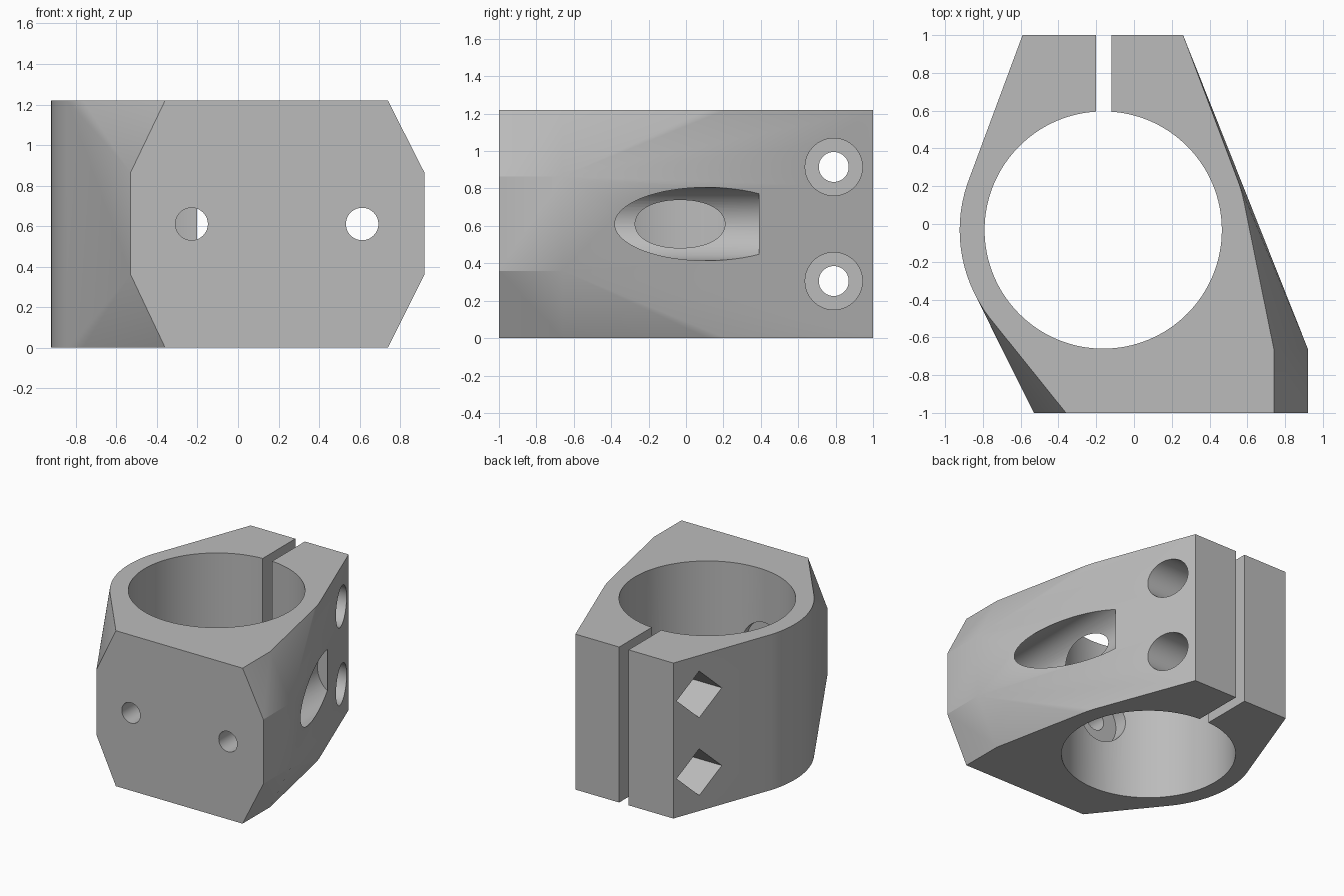
import bpy, bmesh, math
from mathutils import Matrix, Vector

if "Cube" in bpy.data.objects:
    bpy.data.objects.remove(bpy.data.objects["Cube"], do_unlink=True)

HEIGHT = 1.22
MID = HEIGHT / 2
BORE = Vector((-0.163, -0.032))      # axis of the clamped tube
BORE_R, OUTER_R = 0.628, 0.76
BOLT_Y, BOLT_Z = 0.79, 0.305         # clamp bolts, mirrored about mid height
SCREW_CENTRE, SCREW_OFFSET = 0.192, 0.421

grey = bpy.data.materials.new("matte grey")
grey.use_nodes = True
colour = (0.5, 0.5, 0.5, 1)
grey.diffuse_color = colour
grey.node_tree.nodes["Principled BSDF"].inputs["Base Color"].default_value = colour


def add_object(name, bm):
    bmesh.ops.recalc_face_normals(bm, faces=bm.faces)
    mesh = bpy.data.meshes.new(name)
    bm.to_mesh(mesh)
    bm.free()
    mesh.materials.append(grey)
    obj = bpy.data.objects.new(name, mesh)
    bpy.context.collection.objects.link(obj)
    return obj


def rod(name, start, end, radius, sides=64):
    """Prism or cylinder running between two points."""
    start, end = Vector(start), Vector(end)
    axis = end - start
    turn = axis.to_track_quat('Z', 'Y').to_matrix().to_4x4()
    bm = bmesh.new()
    bmesh.ops.create_cone(bm, cap_ends=True, segments=sides, radius1=radius,
                          radius2=radius, depth=axis.length,
                          matrix=Matrix.Translation((start + end) / 2) @ turn)
    return add_object(name, bm)


# Body: hull around the tube ring, the clamp jaws and the chamfered front pad
bm = bmesh.new()
for z in (0, HEIGHT):
    for i in range(96):
        a = math.tau * i / 96
        bm.verts.new((BORE.x + OUTER_R * math.cos(a), BORE.y + OUTER_R * math.sin(a), z))
    for x in (-0.59, 0.26):
        bm.verts.new((x, 1, z))
pad = [(-0.36, 0), (0.74, 0), (0.92, 0.36), (0.92, 0.865),
       (0.74, HEIGHT), (-0.36, HEIGHT), (-0.53, 0.865), (-0.53, 0.36)]
for y in (-1, -0.66):
    for x, z in pad:
        bm.verts.new((x, y, z))
bmesh.ops.convex_hull(bm, input=bm.verts)
bmesh.ops.delete(bm, geom=[v for v in bm.verts if not v.link_faces], context='VERTS')
bmesh.ops.dissolve_limit(bm, angle_limit=0.002, verts=bm.verts, edges=bm.edges)
body = add_object("clamp_body", bm)

# Tube bore and the slot between the jaws
cutters = [rod("bore_cutter", (*BORE, -0.2), (*BORE, HEIGHT + 0.2), BORE_R, 128)]
bm = bmesh.new()
bmesh.ops.create_cube(bm, size=1, matrix=Matrix.Translation((-0.161, 0.8, MID))
                      @ Matrix.Diagonal((0.082, 0.8, 2, 1)))
cutters.append(add_object("slot_cutter", bm))

# Clamp bolts: through hole, round head recess, square nut recess
for z in (BOLT_Z, HEIGHT - BOLT_Z):
    cutters += [
        rod("bolt_hole_cutter", (-1.2, BOLT_Y, z), (1.2, BOLT_Y, z), 0.08),
        rod("bolt_head_cutter", (0, BOLT_Y, z), (1.2, BOLT_Y, z), 0.153),
        rod("nut_cutter", (-1.2, BOLT_Y, z), (-0.36, BOLT_Y, z), 0.183, 4)]

# Front screws: through hole and head recess behind the front wall
for side, back in ((-1, 0), (1, 0.39)):
    x = SCREW_CENTRE + side * SCREW_OFFSET
    cutters += [
        rod("screw_hole_cutter", (x, -1.2, MID), (x, back, MID), 0.08),
        rod("screw_head_cutter", (x, -0.71, MID), (x, back, MID), 0.196)]

# Cut everything out of the body
bpy.ops.object.select_all(action='DESELECT')
bpy.context.view_layer.objects.active = body
body.select_set(True)
for cutter in cutters:
    mod = body.modifiers.new(cutter.name, 'BOOLEAN')
    mod.operation = 'DIFFERENCE'
    mod.solver = 'EXACT'
    mod.object = cutter
    bpy.ops.object.modifier_apply(modifier=mod.name)
for cutter in cutters:
    bpy.data.objects.remove(cutter, do_unlink=True)
bpy.ops.object.shade_smooth_by_angle(angle=math.radians(25))
